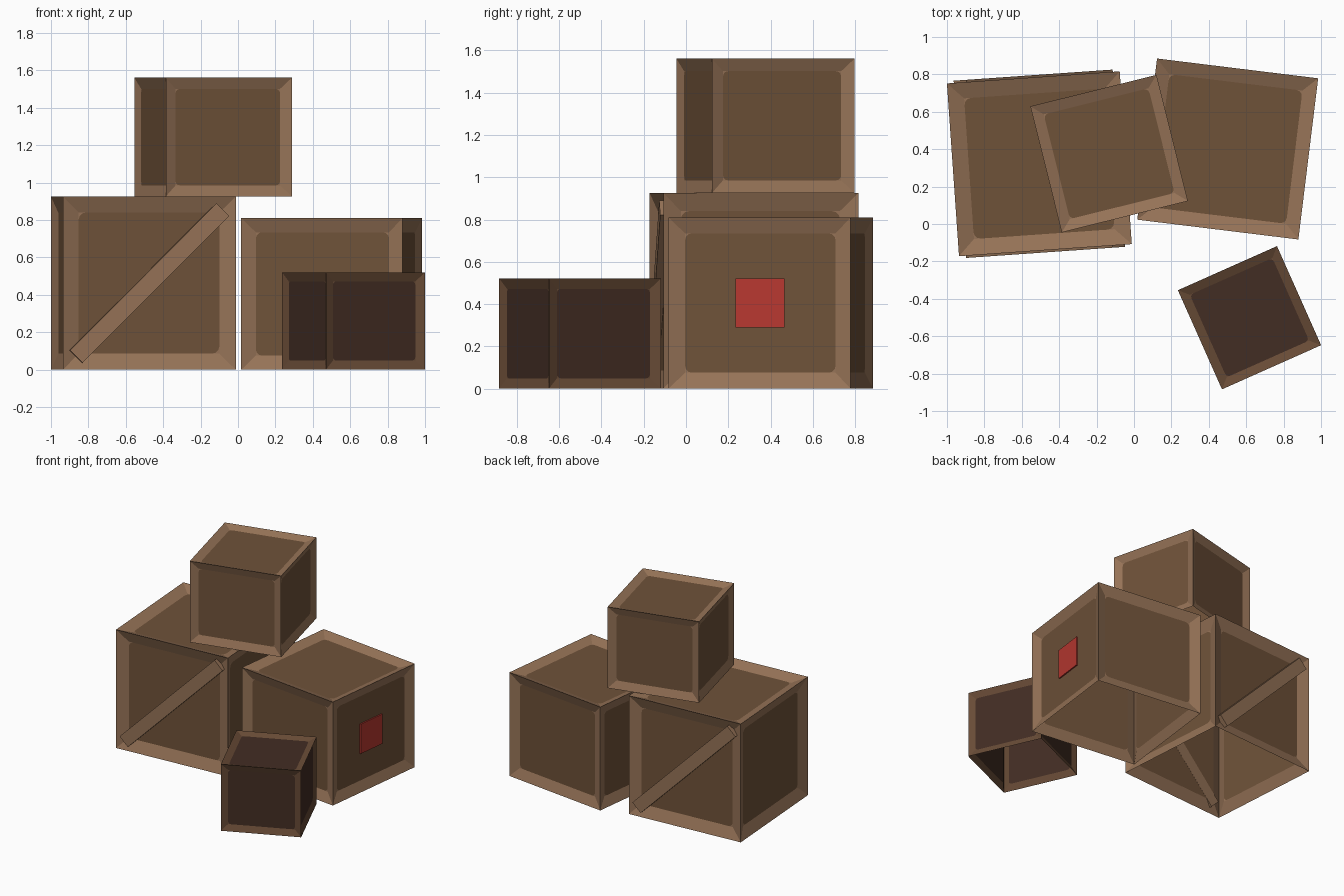
import bpy, bmesh, math
from mathutils import Matrix, Vector

if "Cube" in bpy.data.objects:
    bpy.data.objects.remove(bpy.data.objects["Cube"])


def material(name, r, g, b):
    lin = [((c / 255 + 0.055) / 1.055) ** 2.4 for c in (r, g, b)]
    m = bpy.data.materials.new(name)
    m.diffuse_color = (*lin, 1)
    m.use_nodes = True
    m.node_tree.nodes["Principled BSDF"].inputs["Base Color"].default_value = m.diffuse_color
    return m


FRAME = material("light_wood_frame", 150, 115, 87)
PANEL = material("brown_wood_panel", 111, 82, 57)
DARK_FRAME = material("dark_wood_frame", 104, 75, 54)
DARK_PANEL = material("dark_wood_panel", 66, 45, 35)
RED = material("red_label", 184, 56, 48)


def add_object(name, bm, mats, matrix):
    mesh = bpy.data.meshes.new(name)
    bm.to_mesh(mesh)
    bm.free()
    for m in mats:
        mesh.materials.append(m)
    ob = bpy.data.objects.new(name, mesh)
    ob.matrix_world = matrix
    bpy.context.collection.objects.link(ob)
    return ob


def crate_side(bm, m, hw, hh, inset, depth, radius):
    """One side: four sloped frame strips, a sunken panel with rounded corners."""
    def vert(x, y, z):
        return bm.verts.new(m @ Vector((x, y, z)))
    signs = [(-1, -1), (1, -1), (1, 1), (-1, 1)]
    outer = [vert(sx * hw, sy * hh, 0) for sx, sy in signs]
    inner = [vert(sx * (hw - inset), sy * (hh - inset), -depth) for sx, sy in signs]
    arcs = []
    for k, (sx, sy) in enumerate(signs):
        cx, cy = sx * (hw - inset - radius), sy * (hh - inset - radius)
        angles = [math.pi + k * math.pi / 2 + i * math.pi / 6 for i in range(4)]
        arcs.append([vert(cx + radius * math.cos(a), cy + radius * math.sin(a), -depth)
                     for a in angles])
    for k in range(4):
        n = (k + 1) % 4
        bm.faces.new([outer[k], outer[n], inner[n], arcs[n][0], arcs[k][-1], inner[k]])
        bm.faces.new([inner[k]] + arcs[k][::-1])
    bm.faces.new([v for arc in arcs for v in arc]).material_index = 1


def crate(name, x, y, z, width, height, angle, mats):
    """Four walls and a lid; the underside is open."""
    bm = bmesh.new()
    inset, depth, radius = height * 0.093, height * 0.036, height * 0.04
    for k in range(4):
        m = (Matrix.Rotation(k * math.pi / 2, 4, 'Z')
             @ Matrix.Translation((0, -width / 2, height / 2))
             @ Matrix.Rotation(math.pi / 2, 4, 'X'))
        crate_side(bm, m, width / 2, height / 2, inset, depth, radius)
    crate_side(bm, Matrix.Translation((0, 0, height)), width / 2, width / 2,
               inset, depth, radius)
    bmesh.ops.remove_doubles(bm, verts=bm.verts, dist=1e-5)
    matrix = Matrix.Translation((x, y, z)) @ Matrix.Rotation(math.radians(angle), 4, 'Z')
    add_object(name, bm, mats, matrix)
    return matrix


def block(name, size, mat, matrix):
    bm = bmesh.new()
    bmesh.ops.create_cube(bm, size=1, matrix=Matrix.Diagonal((*size, 1)))
    add_object(name, bm, [mat], matrix)


wood = [FRAME, PANEL]
left = crate("large_left_crate", -0.506, 0.322, 0, 0.926, 0.926, 4, wood)
right = crate("right_crate", 0.501, 0.401, 0, 0.868, 0.81, -7, wood)
crate("top_crate", -0.133, 0.376, 0.926, 0.695, 0.635, 14, wood)
crate("small_dark_crate", 0.6175, -0.501, 0, 0.58, 0.521, 24, [DARK_FRAME, DARK_PANEL])

# diagonal braces on the front and back of the large crate
for name, turn in (("front_brace", 0), ("back_brace", math.pi)):
    block(name, (1.11, 0.046, 0.095), FRAME,
          left @ Matrix.Rotation(turn, 4, 'Z')
          @ Matrix.Translation((0, -0.452, 0.463))
          @ Matrix.Rotation(-math.pi / 4, 4, 'Y'))

# square label on the right crate
block("red_label", (0.012, 0.232, 0.232), RED,
      right @ Matrix.Translation((0.409, 0, 0.405)))
